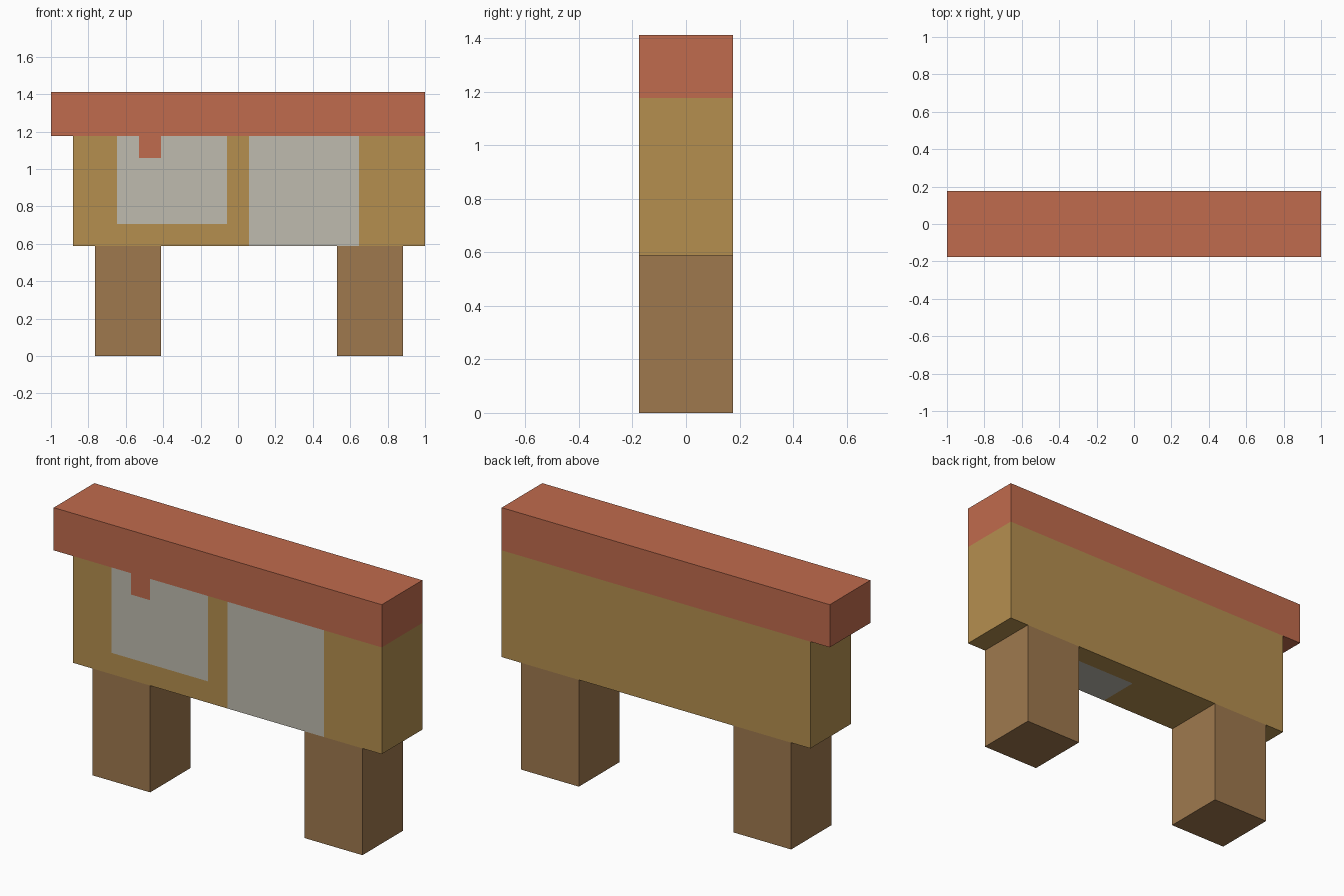
import bpy
import bmesh
from mathutils import Vector

if "Cube" in bpy.data.objects:
    bpy.data.objects.remove(bpy.data.objects["Cube"], do_unlink=True)

U = 2 / 17      # one block of the grid the model is laid out on
MID = 8.5       # grid column at x = 0
DEPTH = 3       # blocks from front to back


def material(name, rgb):
    mat = bpy.data.materials.new(name)
    mat.use_nodes = True
    mat.diffuse_color = (*rgb, 1)
    mat.node_tree.nodes["Principled BSDF"].inputs["Base Color"].default_value = (*rgb, 1)
    return mat


RED = material("brick red", (0.527, 0.147, 0.074))
GOLD = material("golden wood", (0.462, 0.275, 0.078))
GREY = material("pale grey", (0.521, 0.497, 0.429))
BROWN = material("brown wood", (0.347, 0.191, 0.076))


def block(name, x0, x1, z0, z1, mats, cuts=(), paint=None):
    """Box in grid units, cut along the given planes, painted by a rule on face centres."""
    bm = bmesh.new()
    bmesh.ops.create_cube(bm, size=1)
    for v in bm.verts:
        v.co = Vector((x1 if v.co.x > 0 else x0,
                       DEPTH if v.co.y > 0 else 0,
                       z1 if v.co.z > 0 else z0))
    for axis, places in cuts:
        normal = Vector([float(i == axis) for i in range(3)])
        for place in places:
            bmesh.ops.bisect_plane(bm, geom=bm.verts[:] + bm.edges[:] + bm.faces[:],
                                   plane_co=normal * place, plane_no=normal)
    if paint:
        for f in bm.faces:
            f.material_index = paint(f.calc_center_median(), f.normal)
    for v in bm.verts:
        v.co = (v.co - Vector((MID, DEPTH / 2, 0))) * U
    mesh = bpy.data.meshes.new(name)
    bm.to_mesh(mesh)
    bm.free()
    for mat in mats:
        mesh.materials.append(mat)
    obj = bpy.data.objects.new(name, mesh)
    bpy.context.collection.objects.link(obj)
    return obj


def wall_paint(c, n):
    """Index of gold, grey or red for a wall face."""
    if n.y < -0.5:
        if 4 < c.x < 5 and c.z > 9:
            return 2                                    # hanging tab
        if 3 < c.x < 8 and c.z > 6:
            return 1                                    # window
    if (n.y < -0.5 or n.z < -0.5) and 9 < c.x < 14 and c.y < 2:
        return 1                                        # door, carried under the floor
    return 0


# Roof slab
block("roof", 0, 17, 10, 12, [RED])

# Walls with window, tab and door
block("walls", 1, 17, 5, 10, [GOLD, GREY, RED],
      cuts=[(0, (3, 4, 5, 8, 9, 14)), (1, (2,)), (2, (6, 9))], paint=wall_paint)

# Legs
for name, x in (("right_leg", 2), ("left_leg", 13)):
    block(name, x, x + 3, 0, 5, [BROWN])
